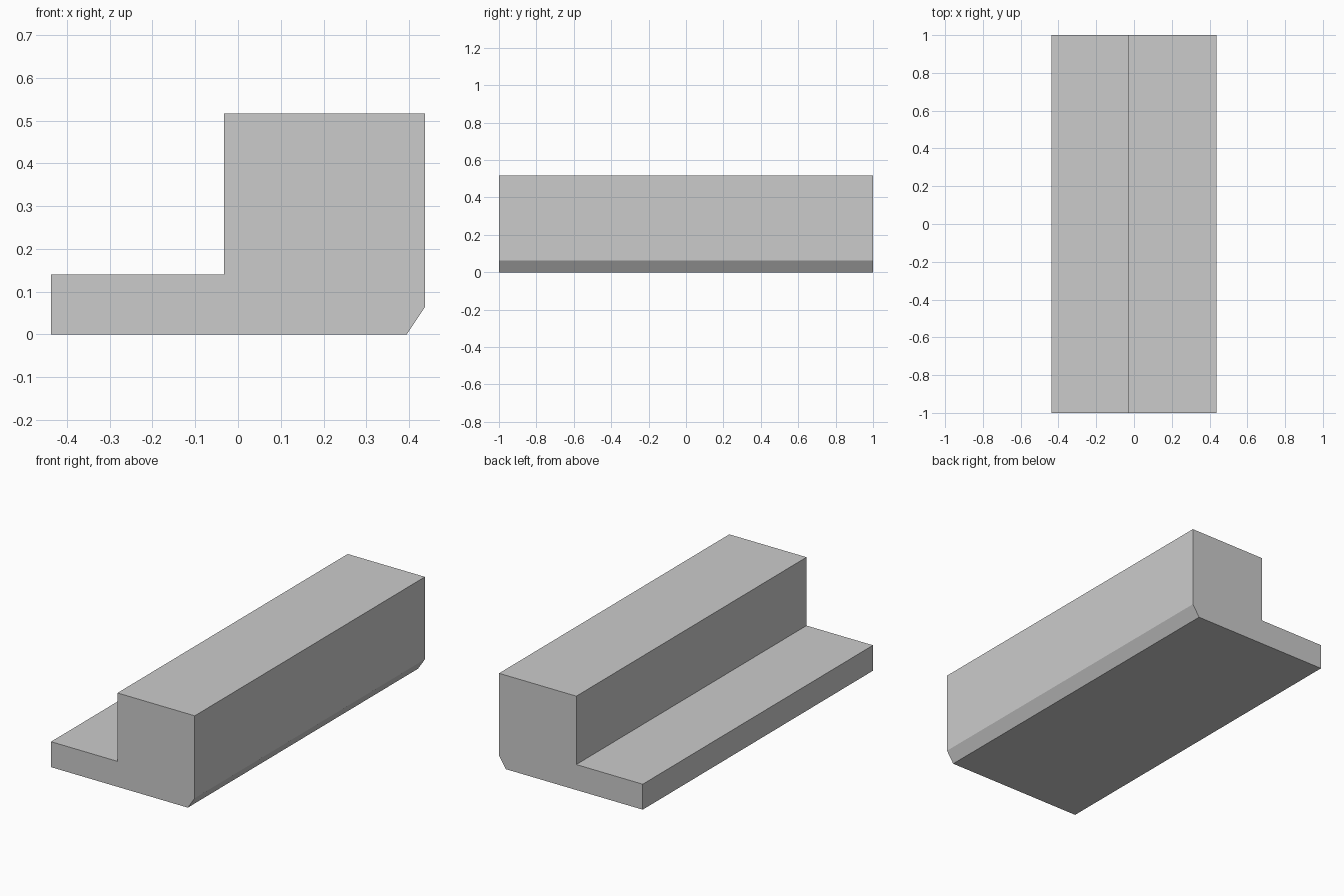
import bpy
import bmesh
from mathutils import Vector

cube = bpy.data.objects.get("Cube")
if cube:
    bpy.data.objects.remove(cube, do_unlink=True)

# Plain grey finish
grey = bpy.data.materials.new("plain grey")
grey.use_nodes = True
colour = (0.6, 0.6, 0.6, 1)
grey.diffuse_color = colour
grey.node_tree.nodes["Principled BSDF"].inputs["Base Color"].default_value = colour

# Stepped cross-section with a chamfered lower corner, as (x, z)
profile = [(-0.437, 0), (0.395, 0), (0.437, 0.063),
           (0.437, 0.516), (-0.033, 0.516), (-0.033, 0.14), (-0.437, 0.14)]
length = 2

# Extrude the section along y
bm = bmesh.new()
section = bm.faces.new([bm.verts.new((x, -length / 2, z)) for x, z in profile])
extruded = bmesh.ops.extrude_face_region(bm, geom=[section], use_keep_orig=True)
far_verts = [v for v in extruded["geom"] if isinstance(v, bmesh.types.BMVert)]
bmesh.ops.translate(bm, verts=far_verts, vec=Vector((0, length, 0)))
bmesh.ops.recalc_face_normals(bm, faces=bm.faces)

mesh = bpy.data.meshes.new("stepped_block")
bm.to_mesh(mesh)
bm.free()
mesh.materials.append(grey)
block = bpy.data.objects.new("stepped_block", mesh)
bpy.context.collection.objects.link(block)
